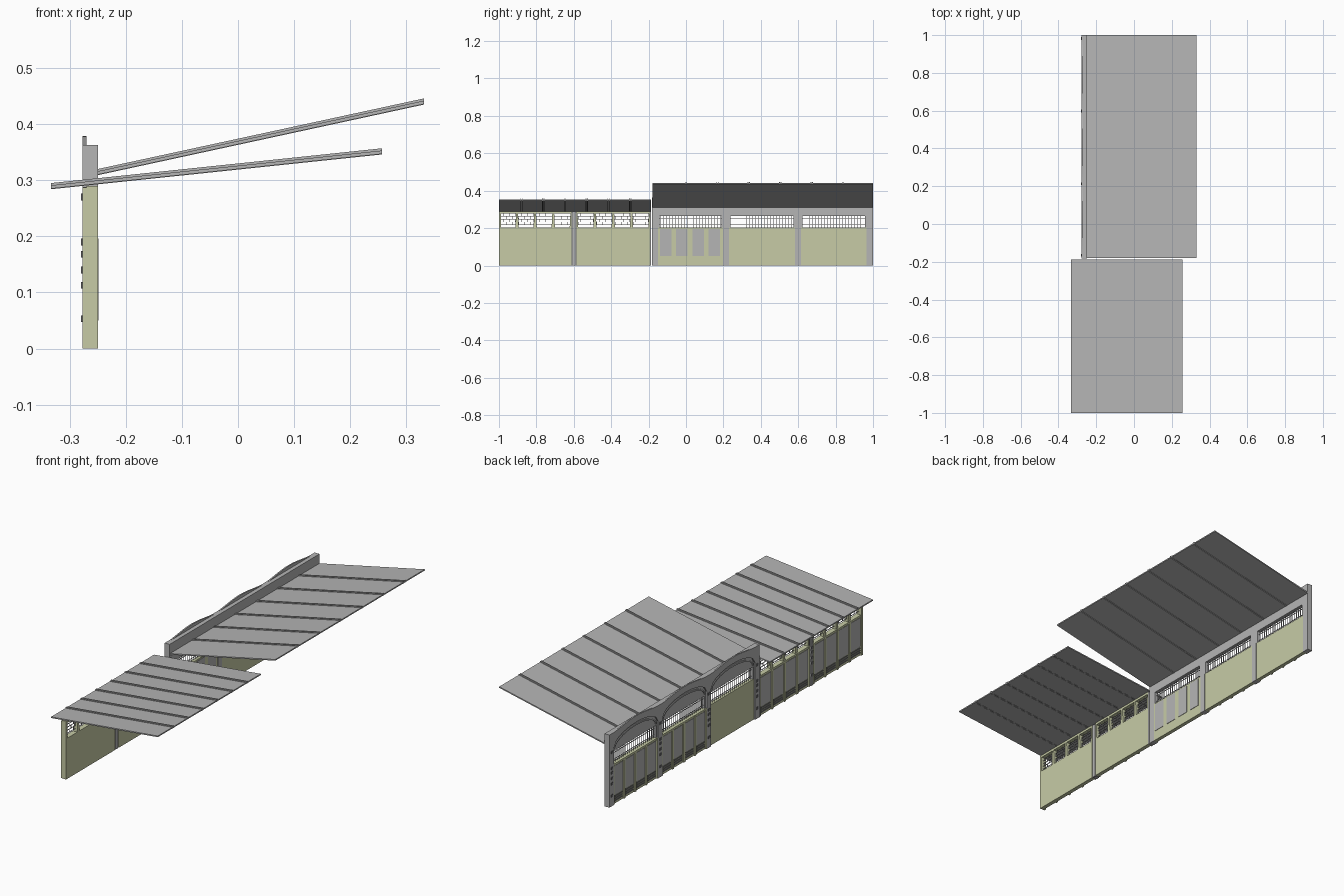
import bpy, bmesh, math

if "Cube" in bpy.data.objects:
    bpy.data.objects.remove(bpy.data.objects["Cube"])


def material(name, col):
    m = bpy.data.materials.new(name)
    m.diffuse_color = (*col, 1)
    m.use_nodes = True
    m.node_tree.nodes["Principled BSDF"].inputs["Base Color"].default_value = m.diffuse_color
    return m


GRAY = material("concrete gray", (0.46, 0.46, 0.46))
KHAKI = material("pale khaki", (0.57, 0.60, 0.38))
DARK = material("dark gray", (0.16, 0.16, 0.17))


def finish(name, bm, mat):
    bmesh.ops.recalc_face_normals(bm, faces=bm.faces)
    me = bpy.data.meshes.new(name)
    bm.to_mesh(me)
    bm.free()
    me.materials.append(mat)
    ob = bpy.data.objects.new(name, me)
    bpy.context.collection.objects.link(ob)
    return ob


def prism(bm, pts, axis, a, b):
    """Extrude a 2D outline along axis ('x': points are y,z; 'y': points are x,z)."""
    put = (lambda p, t: (t, *p)) if axis == 'x' else (lambda p, t: (p[0], t, p[1]))
    va = [bm.verts.new(put(p, a)) for p in pts]
    vb = [bm.verts.new(put(p, b)) for p in pts]
    bm.faces.new(va)
    bm.faces.new(vb[::-1])
    n = len(pts)
    for i in range(n):
        j = (i + 1) % n
        bm.faces.new((va[i], vb[i], vb[j], va[j]))


def boxes(name, mat, items):
    """One object made from (x0, x1, y0, y1, z0, z1) boxes."""
    bm = bmesh.new()
    for x0, x1, y0, y1, z0, z1 in items:
        prism(bm, [(y0, z0), (y1, z0), (y1, z1), (y0, z1)], 'x', x0, x1)
    return finish(name, bm, mat)


OUT, IN, BACK = -0.277, -0.25, -0.270   # outer face, inner face, recessed face


def roof(name, x0, z0, x1, z1, y0, y1, seams):
    # sloped sheet with evenly spaced seams
    bm = bmesh.new()
    prism(bm, [(x0, z0), (x1, z1), (x1, z1 + .006), (x0, z0 + .006)], 'y', y0, y1)
    finish(name, bm, GRAY)
    bm = bmesh.new()
    for y in seams:
        for s in (-.004, .004):
            prism(bm, [(x0, z0 - .001), (x1, z1 - .001), (x1, z1 + .010), (x0, z0 + .010)],
                  'y', y + s - .002, y + s + .002)
    finish(name + "_seams", bm, GRAY)


roof("high_roof", -0.25, 0.310, 0.332, 0.436, -0.18, 1.0, [i * 0.168 for i in range(6)])
roof("low_roof", -0.333, 0.285, 0.257, 0.347, -1.0, -0.187,
     [-0.88 + i * 0.1165 for i in range(6)])

# ---- tall section: three bays between gray piers ----
BAYS = [(-0.15, 0.198), (0.230, 0.582), (0.615, 0.965)]
PIERS = [(-0.183, -0.15), (0.198, 0.230), (0.582, 0.615), (0.965, 1.0)]
boxes("tall_piers", GRAY, [(OUT, IN, a, b, 0, 0.363) for a, b in PIERS])
boxes("tall_header", GRAY, [(BACK, IN, a, b, 0.265, 0.363) for a, b in BAYS])
boxes("tall_lower_wall", KHAKI, [(BACK, IN - .001, a, b, 0, 0.203) for a, b in BAYS])

# arched parapet over each bay, with a thin inner moulding
N = 20
bm = bmesh.new()
for a, b in BAYS:
    lo, hi, trim = [], [], []
    for i in range(N + 1):
        t = i / N
        y = a + (b - a) * t
        arc = math.sqrt(max(0, 1 - (2 * t - 1) ** 2))
        lo.append((y, 0.285 + 0.062 * arc))
        hi.append((y, 0.363 + 0.016 * math.sin(math.pi * t) ** 1.5))
    prism(bm, lo + hi[::-1], 'x', OUT, BACK)
finish("arched_parapet", bm, GRAY)
bm = bmesh.new()
for a, b in BAYS:
    c, r = (a + b) / 2, (b - a) / 2
    ang = [math.pi * i / N for i in range(N + 1)]
    outer = [(c + r * .96 * math.cos(t), 0.275 + .062 * math.sin(t)) for t in ang]
    inner = [(c + r * .92 * math.cos(t), 0.275 + .054 * math.sin(t)) for t in ang]
    prism(bm, outer + inner[::-1], 'x', BACK - .004, BACK)
finish("arch_moulding", bm, GRAY)

# window frames and bar grilles of the tall section
frames, bars = [], []
for a, b in BAYS:
    frames += [(BACK, IN, a, a + .008, .203, .265), (BACK, IN, b - .008, b, .203, .265)]
    for i in range(1, 22):
        y = a + (b - a) * i / 22
        bars.append((-.263, -.260, y - .0012, y + .0012, .203, .265))
    for z in (.217, .250):
        bars.append((-.263, -.260, a, b, z - .0012, z + .0012))
boxes("tall_window_frames", GRAY, frames)
boxes("tall_window_bars", GRAY, bars)

# ---- low section: two khaki bays with a gray column between ----
LOW = [(-1.0, -0.613), (-0.585, -0.193)]
boxes("low_wall", KHAKI, [(BACK, IN, a, b, 0, 0.203) for a, b in LOW])
boxes("low_top_beam", KHAKI, [(BACK, IN, a, b, 0.279, 0.290) for a, b in LOW])
boxes("low_end_wall", KHAKI, [(OUT, IN, -1.0, -0.988, 0, 0.287)])
boxes("low_column", GRAY, [(OUT, IN, -0.608, -0.590, 0, 0.288), (OUT, IN, -0.193, -0.187, 0, .288)])
boxes("low_column_joints", DARK, [(-.272, -.254, -0.613, -0.585, 0, 0.286)])

# tapered posts and lattice in the low windows
bm = bmesh.new()
bars = []
for a, b in LOW:
    p = (b - a) / 4
    for i in range(5):
        y = a + i * p
        l, r = (y if i == 0 else y - .009), (y if i == 4 else y + .009)
        prism(bm, [(l, .203), (r, .203), (r - .004 * (i < 4), .279), (l + .004 * (i > 0), .279)],
              'x', BACK, IN)
    for k, z in enumerate((.218, .233, .248, .263)):
        bars.append((-.263, -.260, a, b, z - .001, z + .001))
        for i in range(12):
            y = a + (i + .3 + .4 * (k % 2)) * p / 3
            bars.append((-.263, -.260, y - .001, y + .001, z, z + .015))
finish("low_window_posts", bm, KHAKI)
boxes("low_window_lattice", GRAY, bars)

# ---- outer panels with khaki pilasters and vents below ----
panels, pilasters, vents = [], [], []
for a, b in LOW + BAYS[1:]:
    p = (b - a) / 4
    for i in range(4):
        y0, y1 = a + i * p + .010, a + (i + 1) * p - .010
        panels.append((BACK - .003, BACK, y0, y1, 0.045, 0.190))
        vents += [(BACK - .003, BACK, y0 + .004, y1 - .004, z, z + .006) for z in (.012, .023, .034)]
    for i in range(5):
        y = a + i * p
        pilasters.append((OUT + .001, BACK, max(a, y - .006), min(b, y + .006), 0, 0.203))
    pilasters.append((OUT + .002, BACK, a, b, 0.193, 0.203))
boxes("outer_panels", GRAY, panels)
boxes("outer_pilasters", KHAKI, pilasters)
boxes("outer_vents", DARK, vents)

# inner panels of the bay beside the low section
boxes("inner_panels", GRAY, [(IN - .003, IN + .001, y, y + .062, 0.05, 0.196)
                             for y in (-0.14, -0.054, 0.034, 0.120)])

# small fixings up the outer face of each pier
boxes("pier_fixings", DARK, [(OUT - .003, OUT, y - .007, y + .007, z - .006, z + .006)
                             for y in (-0.599, -0.166, 0.214, 0.598, 0.982)
                             for z in (.053, .113, .140, .168, .190, .270)])
